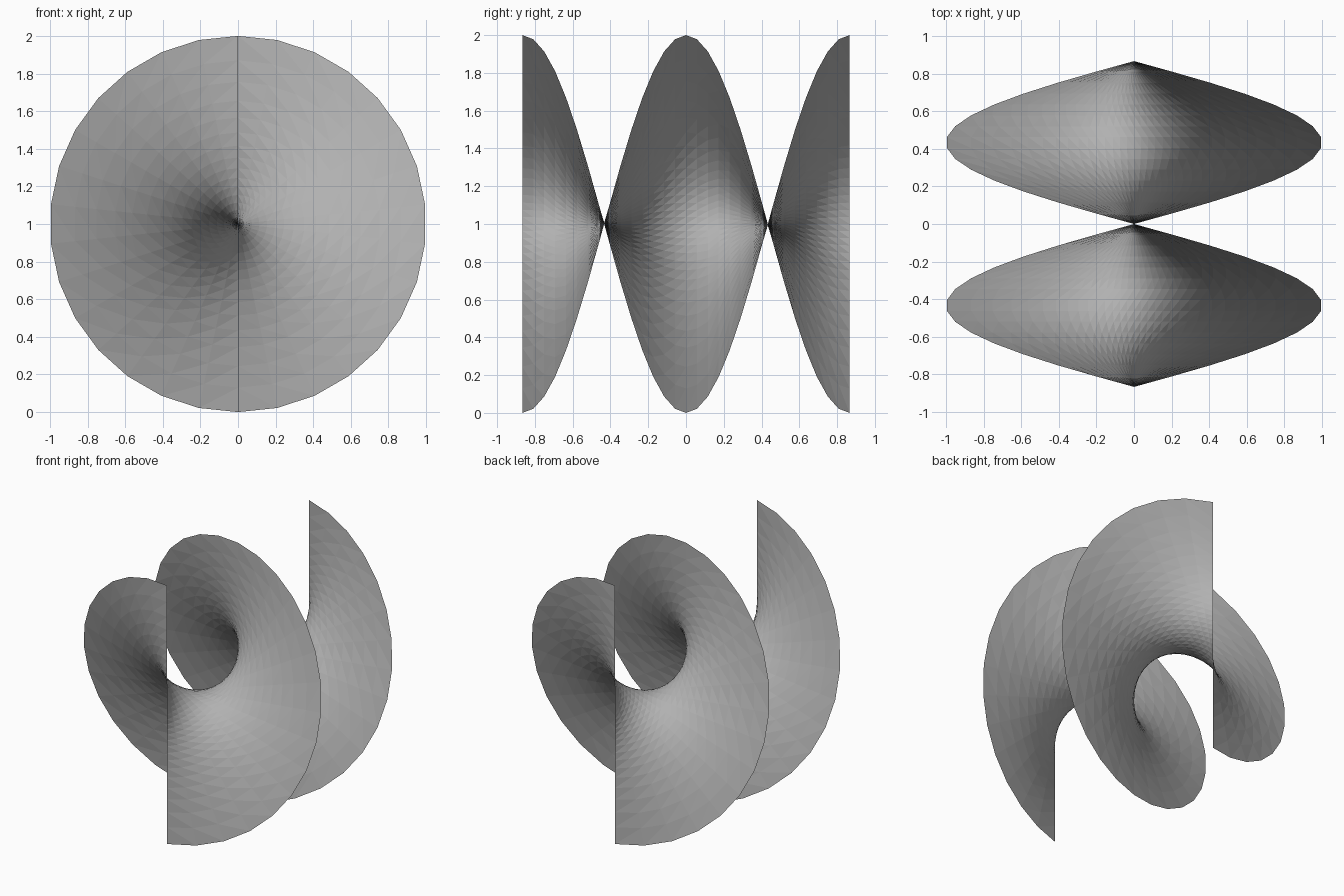
import bpy, bmesh
from math import sinh, sin, cos, pi

if "Cube" in bpy.data.objects:
    bpy.data.objects.remove(bpy.data.objects["Cube"])

# Helicoid: a line through the y axis turning once, radius spaced by sinh
TURN_STEPS, RADIAL_STEPS, V_MAX = 30, 30, 2.0
SCALE = 1 / sinh(V_MAX)

bm = bmesh.new()
rows = []
for i in range(TURN_STEPS + 1):
    u = -pi + 2 * pi * i / TURN_STEPS
    row = []
    for j in range(RADIAL_STEPS + 1):
        r = sinh(V_MAX * (2 * j / RADIAL_STEPS - 1)) * SCALE
        row.append(bm.verts.new((-r * sin(u), u * SCALE, 1 + r * cos(u))))
    rows.append(row)

# Flat triangles between neighbouring lines
for a, b in zip(rows, rows[1:]):
    for j in range(RADIAL_STEPS):
        bm.faces.new((a[j], a[j + 1], b[j + 1]))
        bm.faces.new((a[j], b[j + 1], b[j]))

mesh = bpy.data.meshes.new("helicoid_surface")
bm.to_mesh(mesh)
bm.free()
obj = bpy.data.objects.new("helicoid_surface", mesh)
bpy.context.collection.objects.link(obj)

# Mid grey
grey = bpy.data.materials.new("mid_grey")
grey.diffuse_color = (0.44, 0.44, 0.44, 1)
grey.use_nodes = True
grey.node_tree.nodes["Principled BSDF"].inputs["Base Color"].default_value = grey.diffuse_color
mesh.materials.append(grey)
